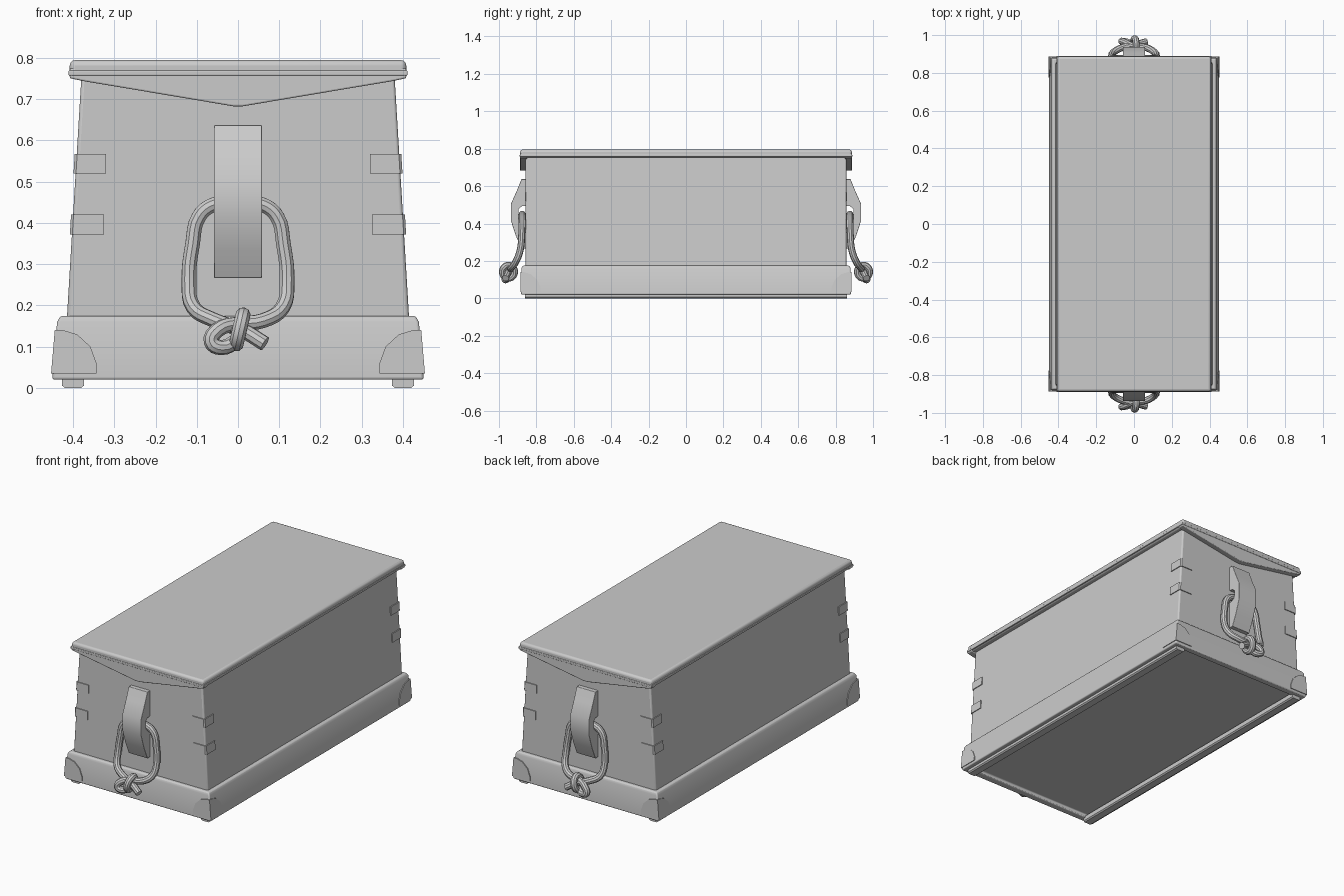
import bpy, bmesh, math
from mathutils import Vector

if "Cube" in bpy.data.objects:
    bpy.data.objects.remove(bpy.data.objects["Cube"])


def finish(ob, mirror=(), bevel=0.0, smooth=True):
    if bevel:
        m = ob.modifiers.new("Bevel", 'BEVEL')
        m.width, m.segments, m.limit_method = bevel, 3, 'ANGLE'
        m.angle_limit = math.radians(40)
    if mirror:
        m = ob.modifiers.new("Mirror", 'MIRROR')
        m.use_axis = ['x' in mirror, 'y' in mirror, False]
        m.use_clip = False
        m.use_mirror_merge = False
    if smooth:
        bpy.ops.object.select_all(action='DESELECT')
        ob.select_set(True)
        bpy.context.view_layer.objects.active = ob
        bpy.ops.object.shade_smooth_by_angle(angle=math.radians(35))
    return ob


def loft(name, rings, **kw):
    """Skin a stack of equal-length rings and cap both ends."""
    bm = bmesh.new()
    rows = [[bm.verts.new(p) for p in ring] for ring in rings]
    n = len(rows[0])
    for a, b in zip(rows, rows[1:]):
        for i in range(n):
            j = (i + 1) % n
            bm.faces.new((a[i], a[j], b[j], b[i]))
    bm.faces.new(rows[0][::-1])
    bm.faces.new(rows[-1])
    bmesh.ops.recalc_face_normals(bm, faces=bm.faces)
    me = bpy.data.meshes.new(name)
    bm.to_mesh(me)
    bm.free()
    ob = bpy.data.objects.new(name, me)
    bpy.context.collection.objects.link(ob)
    return finish(ob, **kw)


def rect(x, y, z):
    return [(-x, -y, z), (x, -y, z), (x, y, z), (-x, y, z)]


def rope(name, pts, radius, cyclic=False):
    cu = bpy.data.curves.new(name, 'CURVE')
    cu.dimensions = '3D'
    cu.bevel_depth, cu.bevel_resolution, cu.use_fill_caps = radius, 3, True
    cu.resolution_u = 4
    sp = cu.splines.new('BEZIER')
    sp.bezier_points.add(len(pts) - 1)
    for bp, p in zip(sp.bezier_points, pts):
        bp.co = p
        bp.handle_left_type = bp.handle_right_type = 'AUTO'
    sp.use_cyclic_u = cyclic
    ob = bpy.data.objects.new(name, cu)
    bpy.context.collection.objects.link(ob)
    bpy.ops.object.select_all(action='DESELECT')
    ob.select_set(True)
    bpy.context.view_layer.objects.active = ob
    bpy.ops.object.convert(target='MESH')
    return finish(bpy.context.view_layer.objects.active, mirror='y')


def body_x(z):
    return 0.425 - 0.06 * z


def skirt_x(z):
    return 0.4505 - 0.085 * (z - 0.02)


# Tapered chest body
loft("chest_body", [rect(body_x(z), 0.857, z) for z in (0.06, 0.76)], bevel=0.008)

# Base skirt with a recessed underside
loft("base_skirt", [rect(0.40, 0.845, 0.04), rect(0.40, 0.845, 0.02),
                    rect(skirt_x(0.02), 0.882, 0.02), rect(skirt_x(0.16), 0.88, 0.16),
                    rect(0.43, 0.873, 0.175)], bevel=0.006)

# Runners under the long sides
loft("base_runner", [[(x, y, z) for x, z in
                      ((0.373, 0.03), (0.373, 0.006), (0.38, 0), (0.42, 0), (0.427, 0.006), (0.427, 0.03))]
                     for y in (-0.86, 0.86)], mirror='x')

# Lid slab with rounded rim
loft("lid", [rect(0.408, 0.887, 0.752), rect(0.408, 0.887, 0.795)], bevel=0.013)
loft("lid_moulding", [rect(0.411, 0.889, 0.757), rect(0.411, 0.889, 0.77)], bevel=0.003)

# Pointed panels hanging from the lid ends
panel = [(-0.408, 0.775), (0.408, 0.775), (0.408, 0.751), (0.375, 0.744),
         (0.012, 0.683), (-0.012, 0.683), (-0.375, 0.744), (-0.408, 0.751)]
loft("lid_end_panel", [[(x, y, z) for x, z in panel] for y in (-0.887, -0.85)],
     mirror='y', bevel=0.004)

# Corner straps wrapped round the body edges
for z0, z1, inner in ((0.52, 0.567, 0.32), (0.372, 0.42, 0.325)):
    rings = []
    for z in (z0, z1):
        xo = body_x(z) + 0.005
        rings.append([(inner, -0.862, z), (xo - 0.006, -0.862, z), (xo, -0.856, z),
                      (xo, -0.78, z), (inner, -0.78, z)])
    loft("corner_strap", rings, mirror='xy')

# Rounded guards on the skirt corners
guard = [(0, 0.035), (0.11, 0.035), (0.108, 0.06), (0.09, 0.10),
         (0.055, 0.13), (0.02, 0.14), (0, 0.14)]
loft("corner_guard_end", [[(skirt_x(z) + 0.004 - d, y, z) for d, z in guard]
                          for y in (-0.886, -0.865)], mirror='xy')
loft("corner_guard_side", [[(skirt_x(z) + o, -0.886 + d, z) for d, z in guard]
                           for o in (0.004, -0.015)], mirror='xy')

# Handle blocks with a notch for the rope
block = [(0.85, 0.637), (0.88, 0.637), (0.905, 0.575), (0.936, 0.505), (0.936, 0.415),
         (0.91, 0.335), (0.88, 0.267), (0.85, 0.267), (0.85, 0.42), (0.88, 0.425),
         (0.896, 0.445), (0.896, 0.475), (0.88, 0.492), (0.85, 0.495)]
loft("handle_block", [[(x, -y, z) for y, z in block] for x in (-0.058, 0.058)],
     mirror='y', bevel=0.002)

# Rope loop whose two ends cross in the knot
half = [(0.108, -0.91, 0.195), (0.119, -0.886, 0.26), (0.11, -0.878, 0.35),
        (0.095, -0.876, 0.415), (0.06, -0.876, 0.444)]
left = [(-x, y, z) for x, y, z in half]
path = [(0.065, -0.965, 0.107), (0.01, -0.95, 0.14), (-0.06, -0.935, 0.165)] + left
path += [(0, -0.876, 0.449)] + half[::-1]
path += [(0.06, -0.935, 0.163), (0.0, -0.94, 0.155), (-0.05, -0.963, 0.14),
         (-0.065, -0.968, 0.112), (-0.042, -0.965, 0.098), (0.0, -0.95, 0.115)]
rope("rope_handle", path, 0.0185)

# Turn of rope wrapped round the knot
wrap = []
for i in range(8):
    a = i * math.tau / 8
    s, c = math.sin(a), math.cos(a)
    wrap.append(Vector((0.008 * s + 0.004, -0.949 + 0.032 * c, 0.142 + 0.035 * s)))
rope("rope_knot", wrap, 0.0185, cyclic=True)
